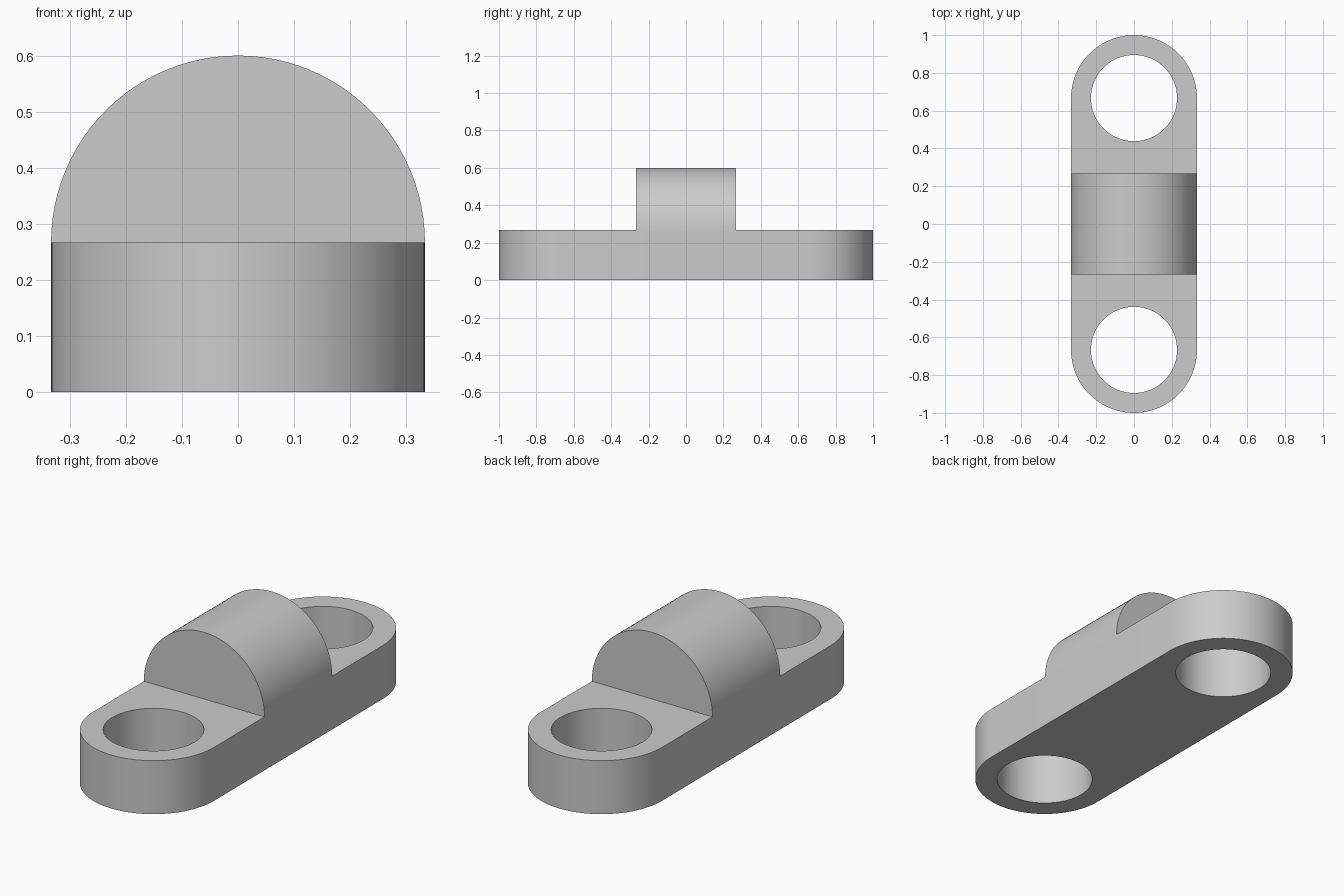
import bpy
import bmesh
from math import pi, sin, cos, radians
from mathutils import Vector

cube = bpy.data.objects.get("Cube")
if cube:
    bpy.data.objects.remove(cube, do_unlink=True)

R = 1 / 3          # end radius, also half the width
END = 2 / 3        # distance of each hole from the middle
HOLE = 0.228       # hole radius
BASE = 0.267       # base thickness
RIDGE = 0.267      # half the length of the rounded ridge
STEPS = 48         # segments per half circle

grey = bpy.data.materials.new("plain_grey")
grey.use_nodes = True
grey.diffuse_color = (0.6, 0.6, 0.6, 1)
grey.node_tree.nodes["Principled BSDF"].inputs["Base Color"].default_value = grey.diffuse_color


def arc(cx, cy, r, start, sweep, n, closed=False):
    count = n if closed else n + 1
    return [(cx + r * cos(start + sweep * i / n), cy + r * sin(start + sweep * i / n))
            for i in range(count)]


def extrude_profile(name, loops, to_3d, direction):
    """Fill the first loop minus the others, then extrude into a solid."""
    bm = bmesh.new()
    edges = []
    for loop in loops:
        verts = [bm.verts.new(to_3d(u, v)) for u, v in loop]
        edges += [bm.edges.new((a, b)) for a, b in zip(verts, verts[1:] + verts[:1])]
    bmesh.ops.triangle_fill(bm, edges=edges, use_beauty=True)
    result = bmesh.ops.extrude_face_region(bm, geom=bm.faces[:], use_keep_orig=True)
    moved = [g for g in result["geom"] if isinstance(g, bmesh.types.BMVert)]
    bmesh.ops.translate(bm, verts=moved, vec=Vector(direction))
    bmesh.ops.recalc_face_normals(bm, faces=bm.faces[:])
    mesh = bpy.data.meshes.new(name)
    bm.to_mesh(mesh)
    bm.free()
    mesh.materials.append(grey)
    obj = bpy.data.objects.new(name, mesh)
    bpy.context.collection.objects.link(obj)
    bpy.ops.object.select_all(action="DESELECT")
    obj.select_set(True)
    bpy.context.view_layer.objects.active = obj
    bpy.ops.object.shade_smooth_by_angle(angle=radians(30))
    return obj


# Round-ended base plate with a through hole at each end
outline = arc(0, END, R, 0, pi, STEPS) + arc(0, -END, R, pi, pi, STEPS)
holes = [arc(0, s * END, HOLE, 0, 2 * pi, 2 * STEPS, closed=True) for s in (1, -1)]
extrude_profile("base_plate", [outline] + holes, lambda u, v: (u, v, 0), (0, 0, BASE))

# Half-round ridge across the middle
extrude_profile("rounded_ridge", [arc(0, BASE, R, 0, pi, STEPS)],
                lambda u, v: (u, -RIDGE, v), (0, 2 * RIDGE, 0))
